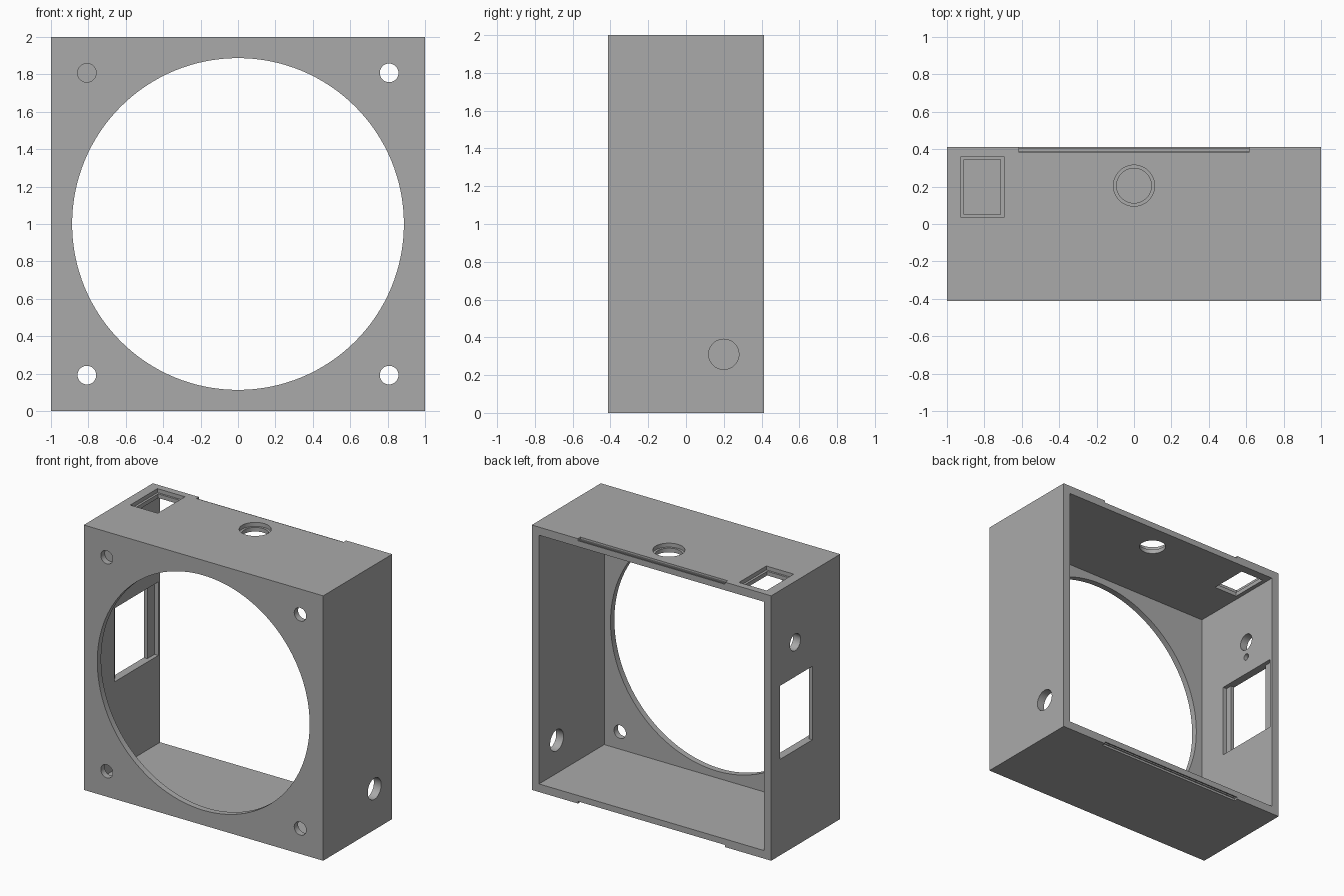
import bpy
import math

cube = bpy.data.objects.get("Cube")
if cube:
    bpy.data.objects.remove(cube, do_unlink=True)

# Overall dimensions
HALF_DEPTH = 0.412
WALL = 0.061
FRONT_PLATE = 0.046
BACK = HALF_DEPTH

grey = bpy.data.materials.new("plain grey")
grey.use_nodes = True
colour = (0.4, 0.4, 0.4, 1)
grey.diffuse_color = colour
grey.node_tree.nodes["Principled BSDF"].inputs["Base Color"].default_value = colour


def box(name, x, y, z):
    """Box from (min, max) ranges on each axis."""
    ranges = (x, y, z)
    bpy.ops.mesh.primitive_cube_add(size=1, location=[(a + b) / 2 for a, b in ranges])
    ob = bpy.context.object
    ob.name = name
    ob.scale = [b - a for a, b in ranges]
    bpy.ops.object.transform_apply(location=True, rotation=True, scale=True)
    return ob


def cylinder(name, centre, radius, depth, axis, sides=48):
    turn = {"x": (0, math.pi / 2, 0), "y": (math.pi / 2, 0, 0), "z": (0, 0, 0)}[axis]
    bpy.ops.mesh.primitive_cylinder_add(vertices=sides, radius=radius, depth=depth,
                                        location=centre, rotation=turn)
    ob = bpy.context.object
    ob.name = name
    bpy.ops.object.transform_apply(location=True, rotation=True, scale=True)
    return ob


def cut(target, cutter):
    cutter.hide_render = True
    mod = target.modifiers.new("cut", "BOOLEAN")
    mod.operation = "DIFFERENCE"
    mod.solver = "EXACT"
    mod.object = cutter
    bpy.context.view_layer.objects.active = target
    bpy.ops.object.modifier_apply(modifier=mod.name)
    bpy.data.objects.remove(cutter, do_unlink=True)


# Square shell, open at the back
housing = box("fan_housing", (-1, 1), (-HALF_DEPTH, BACK), (0, 2))
inner = 1 - WALL
cut(housing, box("cavity", (-inner, inner), (FRONT_PLATE - HALF_DEPTH, 0.6), (WALL, 2 - WALL)))

# Large front opening and four screw holes
cut(housing, cylinder("fan_opening", (0, -HALF_DEPTH, 1), 0.887, 0.3, "y", 128))
for sx in (-1, 1):
    for sz in (-1, 1):
        cut(housing, cylinder("screw_hole", (sx * 0.808, -HALF_DEPTH, 1 + sz * 0.808),
                              0.05, 0.3, "y", 32))

# Top: stepped rectangular socket and stepped round hole
STEP = 0.03
cut(housing, box("socket_recess", (-0.925, -0.695), (0.035, 0.36), (2 - STEP, 2.1)))
cut(housing, box("socket_hole", (-0.908, -0.713), (0.05, 0.345), (1.9, 2.1)))
cut(housing, cylinder("button_recess", (0, 0.205, 2.1), 0.11, 0.2 + 2 * STEP, "z"))
cut(housing, cylinder("button_hole", (0, 0.205, 2), 0.093, 0.3, "z"))

# Left wall: cable hole
cut(housing, cylinder("cable_hole", (1, 0.2, 0.31), 0.08, 0.3, "x"))

# Right wall: display window with a wider inner recess, knob hole and blind locating hole
cut(housing, box("display_window", (-1.1, -0.9), (-0.08, 0.305), (0.725, 1.28)))
cut(housing, box("display_recess", (-1 + STEP, -0.9), (-0.13, 0.39), (0.725, 1.28)))
cut(housing, cylinder("knob_hole", (-1, 0.125, 1.54), 0.063, 0.3, "x"))
cut(housing, cylinder("locating_hole", (-0.92, 0.125, 1.417), 0.025, 0.1, "x", 24))

# Lid catches: shallow lowered lip with a groove, top and bottom of the back edge
for z, s in ((2, 1), (0, -1)):
    for name, depth, y0, y1 in (("catch_lip", 0.016, 0.382, 0.5),
                                ("catch_groove", 0.026, 0.39, 0.403)):
        span = sorted((z - s * depth, z + s * 0.1))
        cut(housing, box(name, (-0.615, 0.615), (y0, y1), span))

# Finish
housing.data.materials.clear()
housing.data.materials.append(grey)
for face in housing.data.polygons:
    face.material_index = 0
bpy.ops.object.select_all(action="DESELECT")
housing.select_set(True)
bpy.context.view_layer.objects.active = housing
bpy.ops.object.shade_smooth_by_angle(angle=math.radians(30))
